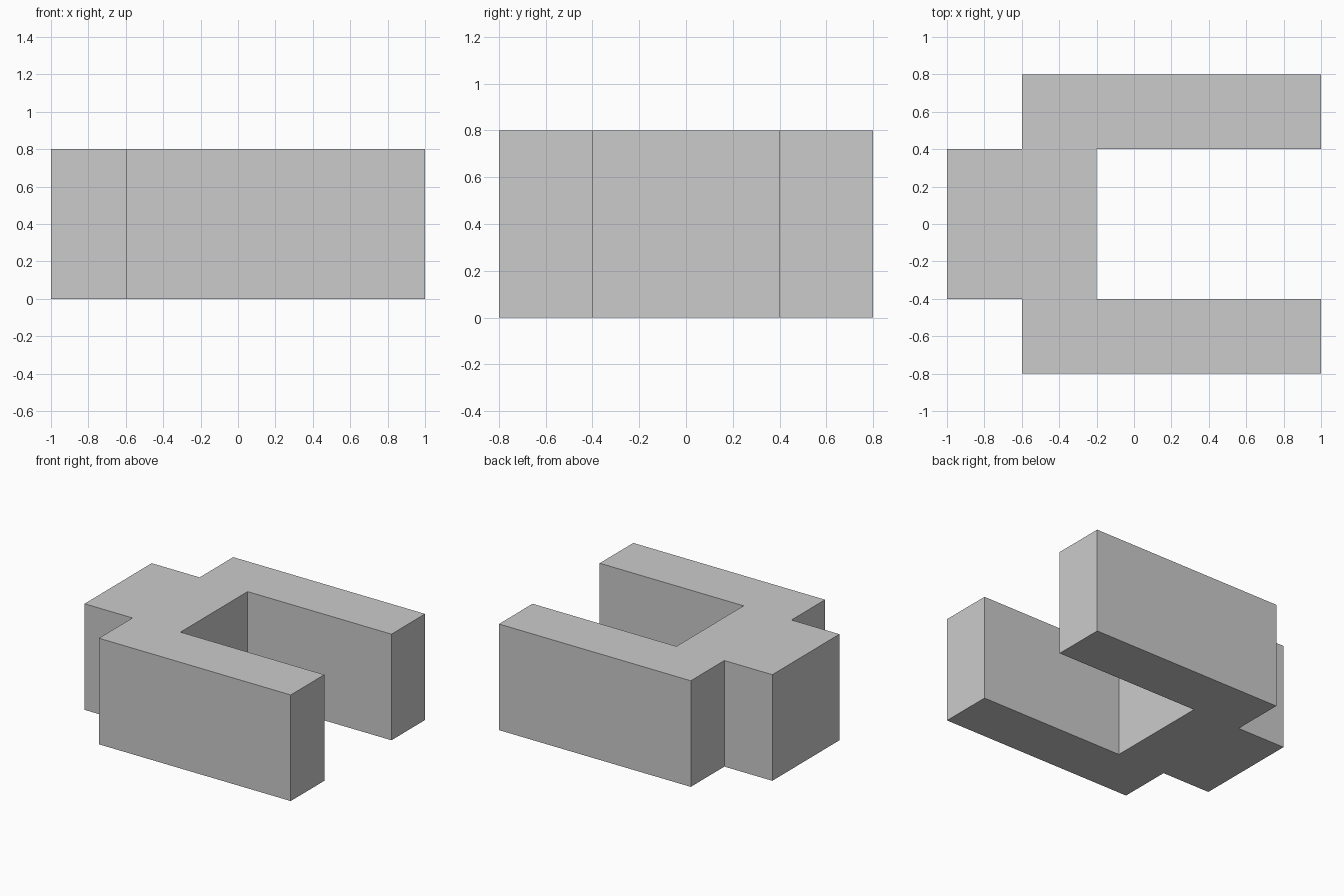
import bpy
import bmesh

HEIGHT = 0.8

# Remove the default cube
cube = bpy.data.objects.get("Cube")
if cube:
    bpy.data.objects.remove(cube, do_unlink=True)

# Plain grey material
grey = bpy.data.materials.new("plain_grey")
grey.use_nodes = True
colour = (0.6, 0.6, 0.6, 1.0)
grey.diffuse_color = colour
grey.node_tree.nodes["Principled BSDF"].inputs["Base Color"].default_value = colour

# Fork outline: back half from stub to prong, mirrored to the front half
half = [(-1, 0.4), (-0.6, 0.4), (-0.6, 0.8), (1, 0.8), (1, 0.4), (-0.2, 0.4)]
outline = half + [(x, -y) for x, y in reversed(half)]

# Extrude the outline into a solid block
bm = bmesh.new()
base = bm.faces.new([bm.verts.new((x, y, 0)) for x, y in outline])
top = bmesh.ops.extrude_face_region(bm, geom=[base], use_keep_orig=True)
top_verts = [g for g in top["geom"] if isinstance(g, bmesh.types.BMVert)]
bmesh.ops.translate(bm, verts=top_verts, vec=(0, 0, HEIGHT))
bmesh.ops.recalc_face_normals(bm, faces=bm.faces)

mesh = bpy.data.meshes.new("forked_block")
bm.to_mesh(mesh)
bm.free()
mesh.materials.append(grey)
block = bpy.data.objects.new("forked_block", mesh)
bpy.context.collection.objects.link(block)
